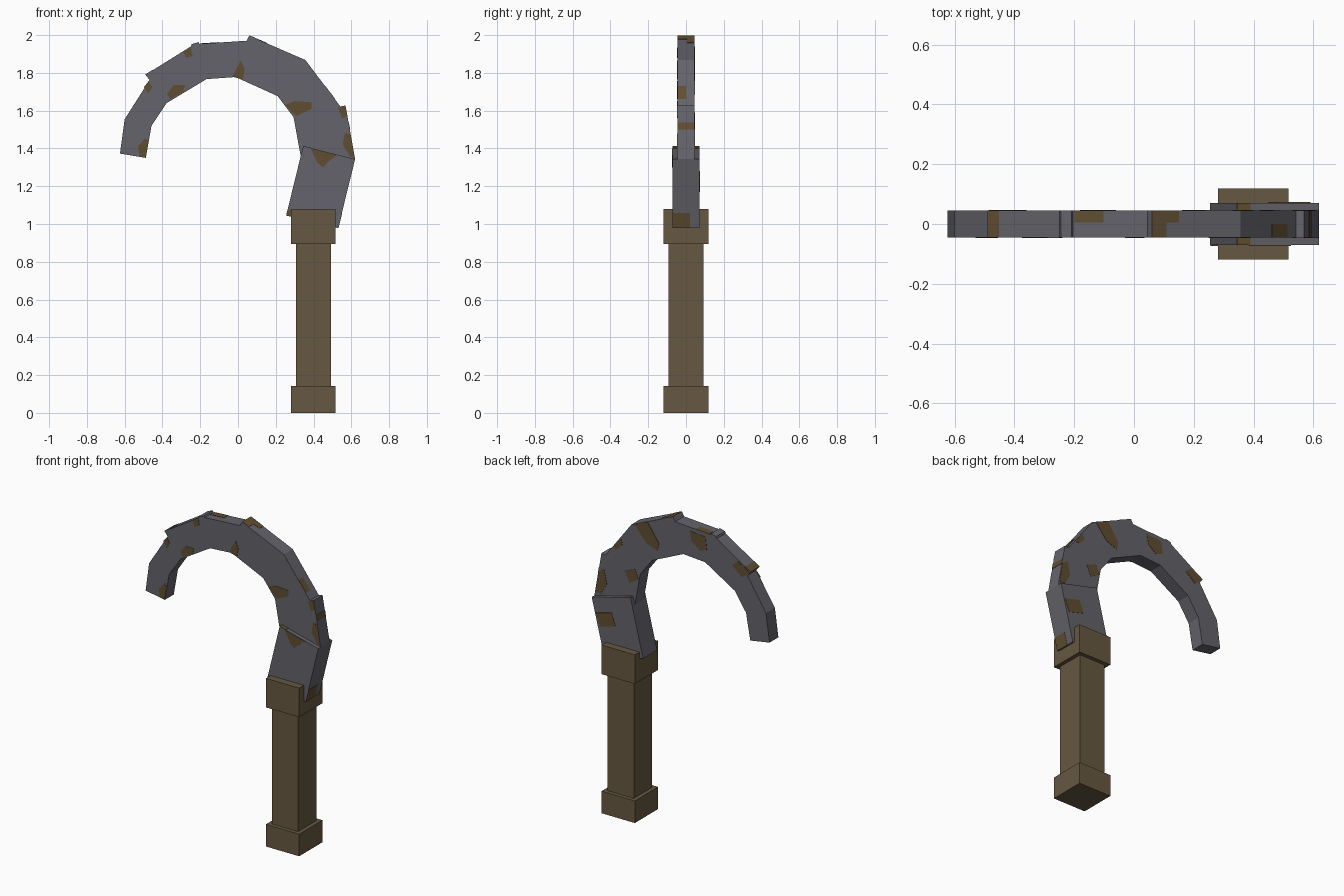
import bpy
import bmesh
from mathutils import Vector

cube = bpy.data.objects.get("Cube")
if cube:
    bpy.data.objects.remove(cube, do_unlink=True)


def material(name, color):
    mat = bpy.data.materials.new(name)
    mat.use_nodes = True
    mat.diffuse_color = (*color, 1)
    bsdf = next(n for n in mat.node_tree.nodes if n.type == 'BSDF_PRINCIPLED')
    bsdf.inputs["Base Color"].default_value = (*color, 1)
    return mat


steel = material("dark_steel", (0.128, 0.125, 0.145))
wood = material("brown_wood", (0.133, 0.098, 0.053))
rust = material("rust", (0.117, 0.077, 0.031))


def prism(name, outline, y_front, y_back, mat):
    """Extrude an (x, z) outline from y_front to y_back."""
    bm = bmesh.new()
    face = bm.faces.new([bm.verts.new((x, y_front, z)) for x, z in outline])
    new = bmesh.ops.extrude_face_region(bm, geom=[face])["geom"]
    verts = [v for v in new if isinstance(v, bmesh.types.BMVert)]
    bmesh.ops.translate(bm, verts=verts, vec=(0, y_back - y_front, 0))
    bmesh.ops.recalc_face_normals(bm, faces=bm.faces)
    mesh = bpy.data.meshes.new(name)
    bm.to_mesh(mesh)
    bm.free()
    mesh.materials.append(mat)
    obj = bpy.data.objects.new(name, mesh)
    bpy.context.scene.collection.objects.link(obj)
    return obj


def block(name, half, bottom, top):
    """Square wooden block on the handle axis."""
    mid = 0.399
    prism(name, [(mid - half, bottom), (mid + half, bottom),
                 (mid + half, top), (mid - half, top)], -half, half, wood)


# Handle with square pommel and collar
block("handle_shaft", 0.093, 0.07, 1.0)
block("handle_pommel", 0.118, 0, 0.142)
block("handle_collar", 0.118, 0.893, 1.08)

# Thick tilted socket between handle and blade
SOCKET, BLADE, SKIN = 0.071, 0.045, 0.002
prism("blade_socket", [(0.255, 1.045), (0.53, 0.978), (0.62, 1.343), (0.345, 1.412)],
      -SOCKET, SOCKET, steel)

# Curved blade: stepped outer edge, then inner edge back to the socket
outer = [(-0.625, 1.373), (-0.6, 1.555), (-0.468, 1.762), (-0.49, 1.79),
         (-0.25, 1.94), (-0.245, 1.952), (-0.21, 1.963), (-0.204, 1.954),
         (0.045, 1.97), (0.06, 1.997), (0.357, 1.868), (0.542, 1.622),
         (0.569, 1.628), (0.62, 1.343)]
inner = [(0.58, 1.25), (0.37, 1.25), (0.33, 1.37), (0.294, 1.566),
         (0.21, 1.677), (-0.013, 1.778), (-0.167, 1.767), (-0.378, 1.64),
         (-0.458, 1.52), (-0.488, 1.35)]
prism("blade", outer + inner, -BLADE, BLADE, steel)

# Rust patches on the front
front_rust = {
    "tip": [(-0.49, 1.455), (-0.53, 1.41), (-0.52, 1.357), (-0.49, 1.352), (-0.474, 1.44)],
    "notch": [(-0.472, 1.757), (-0.498, 1.725), (-0.475, 1.69), (-0.455, 1.72)],
    "inner_curve": [(-0.34, 1.735), (-0.28, 1.735), (-0.29, 1.7), (-0.36, 1.66), (-0.375, 1.69)],
    "upper_edge": [(-0.29, 1.91), (-0.25, 1.935), (-0.24, 1.89), (-0.275, 1.88)],
    "crown": [(-0.01, 1.82), (0.015, 1.865), (0.035, 1.82), (0.025, 1.765), (-0.03, 1.78)],
    "bend": [(0.25, 1.63), (0.3, 1.65), (0.39, 1.645), (0.39, 1.61), (0.31, 1.57)],
    "outer_step": [(0.53, 1.615), (0.567, 1.625), (0.58, 1.57), (0.55, 1.56)],
    "root": [(0.565, 1.48), (0.595, 1.48), (0.618, 1.35), (0.595, 1.355), (0.555, 1.42)],
}
for part, outline in front_rust.items():
    prism("rust_front_" + part, outline, -BLADE - SKIN, -BLADE + SKIN, rust)

# Rust patches on the back
back_rust = {
    "notch": [(-0.36, 1.8), (-0.4, 1.835), (-0.487, 1.785), (-0.43, 1.74)],
    "crown": [(-0.06, 1.94), (-0.17, 1.93), (-0.18, 1.85), (-0.13, 1.83), (-0.07, 1.88)],
    "top_bend": [(0.33, 1.875), (0.24, 1.915), (0.16, 1.8), (0.17, 1.75), (0.25, 1.78)],
    "outer_edge": [(0.43, 1.76), (0.49, 1.69), (0.46, 1.685), (0.42, 1.72)],
    "bend": [(0.4, 1.56), (0.33, 1.59), (0.305, 1.53), (0.37, 1.49)],
    "root": [(0.59, 1.5), (0.55, 1.53), (0.53, 1.44), (0.57, 1.37), (0.61, 1.37)],
}
for part, outline in back_rust.items():
    prism("rust_back_" + part, outline, BLADE - SKIN, BLADE + SKIN, rust)

# Rust patches on the two broad sides of the socket
prism("rust_socket_front", [(0.385, 1.4), (0.525, 1.365), (0.49, 1.34),
                            (0.45, 1.3), (0.42, 1.325)], -SOCKET - SKIN, -SOCKET, rust)
prism("rust_socket_corner", [(0.262, 1.07), (0.29, 1.08), (0.29, 1.04), (0.256, 1.046)],
      -SOCKET - SKIN, -SOCKET, rust)
prism("rust_socket_back", [(0.59, 1.25), (0.48, 1.28), (0.45, 1.2), (0.56, 1.17)],
      SOCKET, SOCKET + SKIN, rust)


def edge_rust(name, start, end, low, high, y_front, y_back):
    """Thin plate over part of an outline edge, between fractions low and high."""
    a, b = Vector(start), Vector(end)
    along = b - a
    out = Vector((-along.y, along.x)).normalized() * SKIN
    p, q = a + along * low, a + along * high
    prism("rust_edge_" + name, [p, q, q + out, p + out], y_front, y_back, rust)


# Rust wrapping over the narrow outer edge
edge_rust("notch", outer[3], outer[4], 0, 0.16, -BLADE, BLADE)
edge_rust("crown", outer[7], outer[8], 0.02, 0.41, 0.005, BLADE)
edge_rust("peak", outer[9], outer[10], 0, 0.16, -BLADE, BLADE)
edge_rust("peak_back", outer[9], outer[10], 0.16, 0.3, 0.005, BLADE)
edge_rust("outer", outer[10], outer[11], 0.56, 0.84, -BLADE, 0)
edge_rust("root", outer[12], outer[13], 0.32, 0.45, -BLADE, BLADE)
edge_rust("socket", (0.62, 1.343), (0.53, 0.978), 0.78, 1, -SOCKET, 0.02)
edge_rust("socket_top", (0.345, 1.412), (0.62, 1.343), 0, 0.16, -SOCKET, SOCKET)
